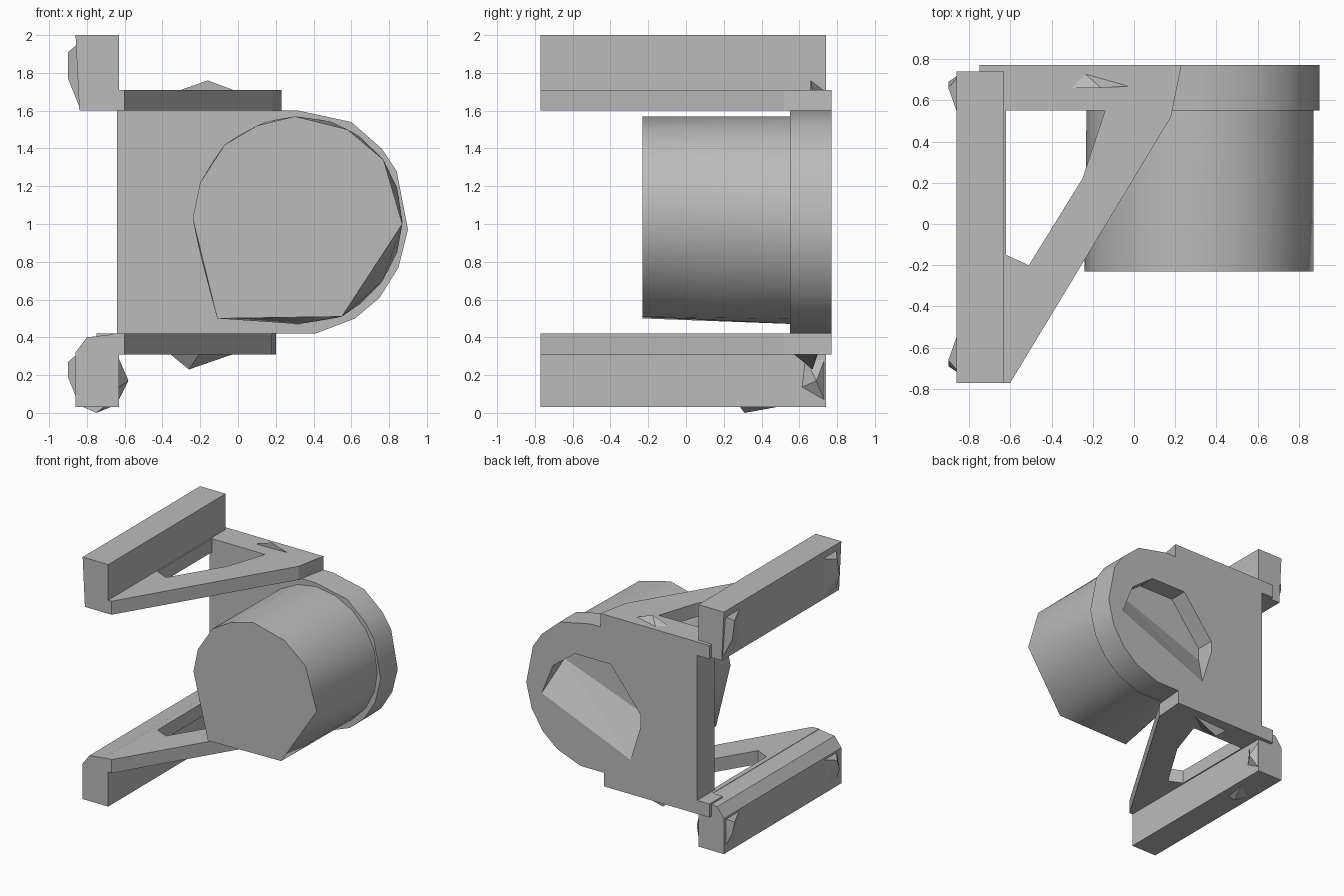
import bpy
import bmesh
from math import sin, cos, tau

cube = bpy.data.objects.get("Cube")
if cube:
    bpy.data.objects.remove(cube, do_unlink=True)

grey = bpy.data.materials.new("plain grey")
grey.use_nodes = True
grey.diffuse_color = (0.5, 0.5, 0.5, 1)
for node in grey.node_tree.nodes:
    if node.type == 'BSDF_PRINCIPLED':
        node.inputs["Base Color"].default_value = (0.5, 0.5, 0.5, 1)


def finish(name, bm, smooth=False):
    bmesh.ops.recalc_face_normals(bm, faces=bm.faces[:])
    mesh = bpy.data.meshes.new(name)
    bm.to_mesh(mesh)
    bm.free()
    mesh.materials.append(grey)
    obj = bpy.data.objects.new(name, mesh)
    bpy.context.collection.objects.link(obj)
    if smooth:
        bpy.ops.object.select_all(action='DESELECT')
        obj.select_set(True)
        bpy.context.view_layer.objects.active = obj
        bpy.ops.object.shade_smooth_by_angle(angle=0.6)
    return obj


def prism(name, loops, axis, lo, hi, smooth=False):
    """Extrude an outline (and any inner holes) along y or z."""
    bm = bmesh.new()
    caps = ([], [])
    for loop in loops:
        rings = []
        for cap, t in zip(caps, (lo, hi)):
            ring = [bm.verts.new((u, t, v) if axis == 'y' else (u, v, t)) for u, v in loop]
            cap.extend(bm.edges.new((ring[i - 1], ring[i])) for i in range(len(ring)))
            rings.append(ring)
        a, b = rings
        for i in range(len(a)):
            bm.faces.new((a[i - 1], a[i], b[i], b[i - 1]))
    for cap in caps:
        bmesh.ops.triangle_fill(bm, use_beauty=True, edges=cap)
    return finish(name, bm, smooth)


def hull(name, points, smooth=False):
    """Convex solid around a few points."""
    bm = bmesh.new()
    verts = [bm.verts.new(p) for p in points]
    result = bmesh.ops.convex_hull(bm, input=verts)
    spare = {g for key in ("geom_interior", "geom_unused") for g in result[key]
             if isinstance(g, bmesh.types.BMVert)}
    bmesh.ops.delete(bm, geom=list(spare), context='VERTS')
    return finish(name, bm, smooth)


# Back plate with a rounded end
plate = prism("back_plate", [[
    (-.64, .42), (.41, .42), (.62, .5), (.75, .61), (.85, .77), (.9, .97),
    (.84, 1.28), (.76, 1.4), (.6, 1.54), (.32, 1.6), (-.64, 1.6)]],
    'y', .55, .77, True)

# Recess in the rear, its floor sloping out to a straight lower edge
arc = [(.76, .92), (.66, 1.17), (.46, 1.32), (.14, 1.32), (-.13, .98), (-.13, .88), (-.04, .59)]
floor = [(x, .62, z) for x, z in arc[1:-1]]
rim = [(x, .77, z) for x, z in (arc[0], arc[-1])]
cutter = hull("recess_cutter", floor + rim + [(x, .9, z) for x, z in arc])
cutter.hide_render = True
cutter.hide_set(True)
cut = plate.modifiers.new("recess", 'BOOLEAN')
cut.operation = 'DIFFERENCE'
cut.solver = 'EXACT'
cut.object = cutter

# Drum: uneven front face growing into a round back end
front_face = [(-.24, 1.03), (-.2, 1.22), (-.07, 1.42), (.1, 1.52), (.3, 1.57),
              (.58, 1.5), (.77, 1.34), (.87, 1.0), (.55, .51), (-.11, .5)]
back_ring = [(.32 + .55 * cos(tau * i / 20), .58, 1.02 + .55 * sin(tau * i / 20))
             for i in range(20)]
hull("drum", [(x, -.23, z) for x, z in front_face] + back_ring, True)

# Triangular brackets above and below the plate
window = [(-.62, .55), (-.14, .55), (-.25, .22), (-.51, -.2), (-.62, -.15)]
for name, lo, hi, tip in (("upper_bracket", 1.6, 1.71, .23), ("lower_bracket", .31, .42, .2)):
    outline = [(-.66, -.77), (-.6, -.77), (.18, .52), (tip, .77), (-.75, .77),
               (-.75, .6), (-.66, .6)]
    prism(name, [outline, window], 'z', lo, hi)

# Long side bars
prism("upper_bar", [[(-.84, 1.6), (-.63, 1.6), (-.63, 2), (-.86, 2)]], 'y', -.77, .74)
prism("lower_bar", [[(-.86, .03), (-.63, .03), (-.63, .42), (-.8, .4), (-.86, .32)]],
      'y', -.77, .74)

# Faceted lumps on the outer ends of the bars
for side, lo, hi in (("upper", 1.62, 1.96), ("lower", .04, .32)):
    for end, s in (("rear", 1), ("front", -1)):
        hull(f"{side}_{end}_lump", [
            (-.84, s * .49, hi), (-.84, s * .56, lo), (-.84, s * .73, lo), (-.84, s * .73, hi),
            (-.9, s * .69, lo + .15), (-.9, s * .66, hi - .05)])

# Small ridges on the brackets and the lower bar
hull("upper_ridge", [(-.33, .66, 1.7), (-.25, .74, 1.7), (0, .67, 1.7), (-.16, .66, 1.76)])
hull("lower_ridge", [(-.37, .68, .32), (-.2, .56, .32), (0, .7, .32), (-.26, .67, .23)])
hull("lower_bar_ridge", [(-.84, .4, .04), (-.65, .53, .04), (-.7, .28, .04), (-.75, .31, 0)])
hull("lower_bar_knob", [(-.64, .6, .13), (-.64, .74, .05), (-.64, .74, .3), (-.64, .62, .31),
                        (-.58, .69, .17)])
